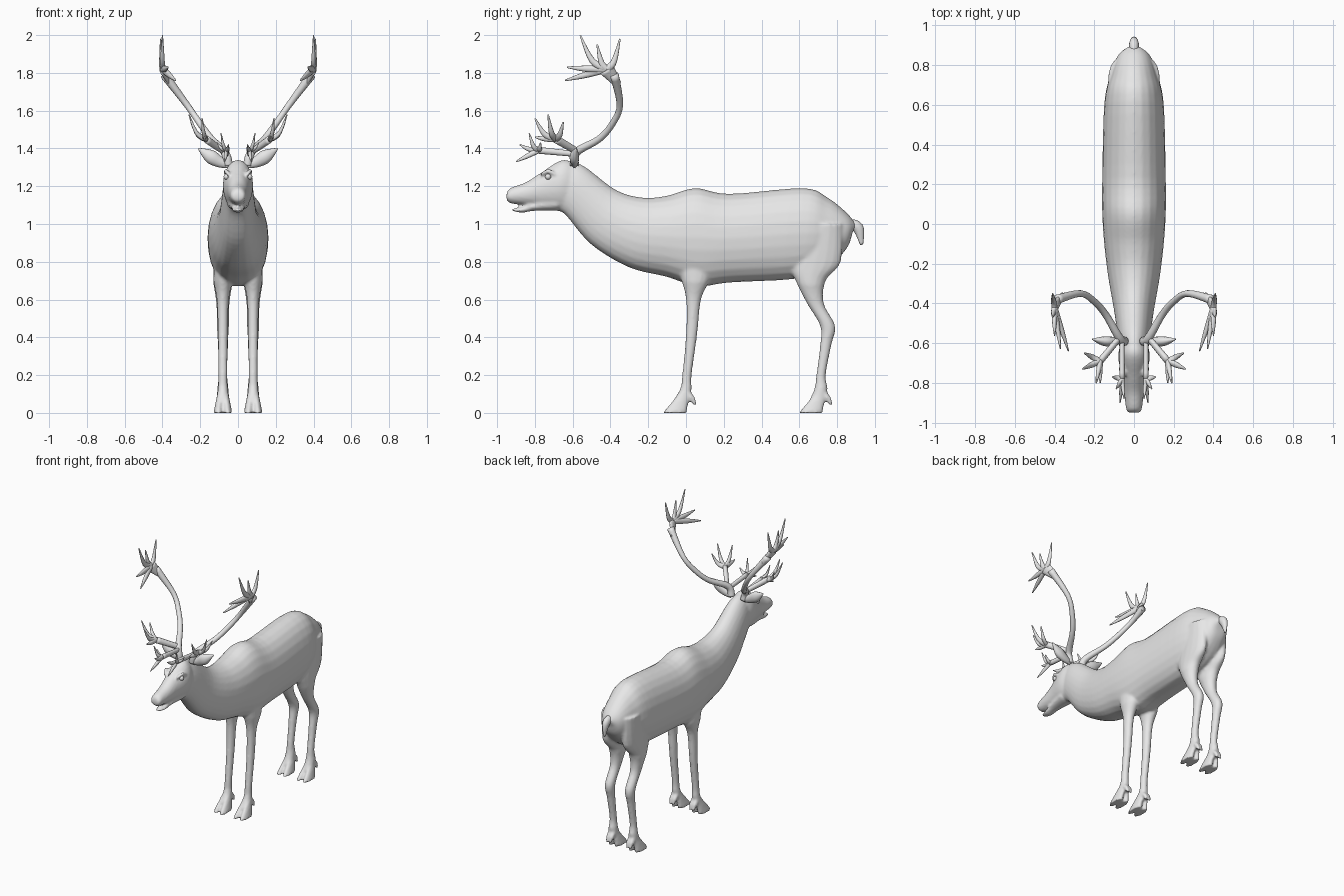
import bpy, bmesh, math
from mathutils import Vector

old = bpy.data.objects.get("Cube")
if old:
    bpy.data.objects.remove(old, do_unlink=True)

grey = bpy.data.materials.new("plain grey")
grey.use_nodes = True
grey.diffuse_color = (.8, .8, .8, 1)
grey.node_tree.nodes["Principled BSDF"].inputs["Base Color"].default_value = grey.diffuse_color


def refine(rows, steps=5):
    """Catmull-Rom interpolation through rows of numbers."""
    rows = [Vector(row) for row in rows]
    rows = [rows[0]] + rows + [rows[-1]]
    result = []
    for before, start, end, after in zip(rows, rows[1:], rows[2:], rows[3:]):
        leave, arrive = (end - before) / 2, (after - start) / 2
        for k in range(steps):
            t = k / steps
            ease = t * t * (3 - 2 * t)
            result.append(start.lerp(end, ease) + leave * t * (1 - t) ** 2 - arrive * t * t * (1 - t))
    return result + [rows[-1]]


def loft(bm, rings, sides=16, full=1):
    """Skin rings of (centre, side vector, up vector); full below one fattens the lower half."""
    loops = []
    for centre, across, up in rings:
        loop = []
        for k in range(sides):
            angle = math.tau * k / sides
            c, s = math.cos(angle), math.sin(angle)
            if s < 0:
                c = math.copysign(abs(c) ** full, c)
            loop.append(bm.verts.new(centre + across * c + up * s))
        loops.append(loop)
    for lower, upper in zip(loops, loops[1:]):
        for k in range(sides):
            n = (k + 1) % sides
            bm.faces.new((lower[k], lower[n], upper[n], upper[k]))
    bm.faces.new(loops[0][::-1])
    bm.faces.new(loops[-1])


def trunk(bm, rows, full=1):
    """Loft rows of top y, top z, bottom y, bottom z, half width."""
    rings = []
    for top_y, top_z, bottom_y, bottom_z, width in refine(rows):
        top, bottom = Vector((0, top_y, top_z)), Vector((0, bottom_y, bottom_z))
        rings.append(((top + bottom) / 2, Vector((width, 0, 0)), (top - bottom) / 2))
    loft(bm, rings, 24, full)


def limb(bm, rows, x):
    """Loft rows of z, front y, back y; the width follows the depth."""
    rings = []
    for z, front, back in refine(rows):
        depth = back - front
        width = min(.05, .01 + .28 * depth)
        rings.append((Vector((x, (front + back) / 2, z)), Vector((width, 0, 0)), Vector((0, depth / 2, 0))))
    loft(bm, rings)


def tube(bm, points, radii, reference=(1, 0, 0), flat=1):
    """Round or flattened tube through points, with a radius at each point."""
    rows = refine([(*point, radius) for point, radius in zip(points, radii)])
    spots = [row.to_3d() for row in rows]
    rings = []
    for i, spot in enumerate(spots):
        ahead, behind = spots[min(i + 1, len(spots) - 1)], spots[max(i - 1, 0)]
        heading = (ahead - behind).normalized()
        across = heading.cross(Vector(reference)).normalized() * rows[i][3]
        rings.append((spot, across, heading.cross(across) * flat))
    loft(bm, rings, 12)


def tine(bm, root, tip, thick):
    """Tapered tine that starts low and curls up to its tip."""
    root, tip = Vector(root), Vector(tip)
    middle = root.lerp(tip, .55)
    middle.z -= .3 * max(0, tip.z - root.z)
    tube(bm, (root, middle, tip), (thick, thick * .8, thick * .2), flat=.75)


def finish(name, bm, mirror=False, voxel=None):
    bmesh.ops.recalc_face_normals(bm, faces=bm.faces)
    for face in bm.faces:
        face.smooth = True
    mesh = bpy.data.meshes.new(name)
    bm.to_mesh(mesh)
    bm.free()
    mesh.materials.append(grey)
    obj = bpy.data.objects.new(name, mesh)
    bpy.context.collection.objects.link(obj)
    if mirror:
        obj.modifiers.new("Mirror", 'MIRROR').use_mirror_merge = False
    if voxel:
        remesh = obj.modifiers.new("Blend", 'REMESH')
        remesh.mode = 'VOXEL'
        remesh.voxel_size = voxel
        remesh.use_smooth_shade = True
        relax = obj.modifiers.new("Relax", 'SMOOTH')
        relax.factor = .5
        relax.iterations = 4


# Torso and neck, rump to throat
body = bmesh.new()
trunk(body, [
    (.9, 1, .88, .95, .03), (.85, 1.06, .85, .87, .08), (.75, 1.14, .74, .76, .12),
    (.62, 1.19, .58, .71, .15), (.23, 1.16, .23, .69, .16), (.05, 1.19, .06, .67, .16),
    (-.1, 1.15, -.1, .72, .15), (-.23, 1.14, -.3, .77, .13), (-.37, 1.18, -.5, .89, .1),
    (-.53, 1.3, -.63, 1.04, .08), (-.6, 1.33, -.67, 1.07, .07)], full=.75)

# Skull and muzzle, then lower jaw
trunk(body, [
    (-.56, 1.3, -.6, 1.05, .06), (-.65, 1.34, -.68, 1.07, .08), (-.77, 1.27, -.78, 1.09, .06),
    (-.85, 1.22, -.85, 1.1, .05), (-.93, 1.19, -.93, 1.11, .04), (-.95, 1.16, -.95, 1.13, .03)])
trunk(body, [
    (-.68, 1.15, -.68, 1.07, .06), (-.8, 1.12, -.8, 1.07, .04),
    (-.87, 1.09, -.87, 1.06, .03), (-.92, 1.08, -.92, 1.07, .02)])

# Legs with cloven hooves and dew claws
front_leg = [(.9, -.08, .15), (.72, -.03, .13), (.6, 0, .08), (.42, 0, .06),
             (.2, -.02, .03), (.13, -.03, .03), (.06, -.07, .02)]
hind_leg = [(1, .62, .83), (.8, .55, .82), (.7, .58, .74), (.58, .64, .73), (.46, .71, .79),
            (.36, .71, .77), (.2, .69, .74), (.13, .68, .75), (.06, .65, .74)]
for side in (1, -1):
    for leg, heel in ((front_leg, 0), (hind_leg, .72)):
        limb(body, leg, side * .08)
        for splay in (-.025, .025):
            x = side * .08 + splay
            inner = x - splay / 2
            # Each toe leans in towards the pastern as it rises
            loft(body, [(Vector((x - splay * z * 4, heel - .06 + z * .5, z)),
                         Vector((.025 - z * .1, 0, 0)), Vector((0, .065 - z * .35, 0)))
                        for z in (0, .03, .06, .1)])
            tube(body, [(inner, heel, .11), (inner, heel + .03, .08), (inner, heel + .05, .04)],
                 (.014, .016, .008))
    # Brow ridge over the eye
    tube(body, [(side * .05, -.77, 1.26), (side * .064, -.73, 1.28), (side * .066, -.69, 1.26)],
         (.008, .012, .008))
finish("body", body, voxel=.009)

# Tail
tail = bmesh.new()
tube(tail, [(0, .85, 1), (0, .91, .98), (0, .93, .89)], (.025, .03, .008), flat=.8)
finish("tail", tail)

# Ears: leaf shapes pointing out and up
ears = bmesh.new()
tube(ears, [(.05, -.59, 1.31), (.1, -.59, 1.33), (.15, -.59, 1.36), (.21, -.58, 1.4)],
     (.016, .03, .035, .004), reference=(0, 1, 0), flat=.7)
finish("ears", ears, mirror=True)

# Eyes
eyes = bmesh.new()
bmesh.ops.create_uvsphere(eyes, u_segments=16, v_segments=10, radius=.016)
bmesh.ops.translate(eyes, verts=eyes.verts, vec=(.06, -.73, 1.25))
finish("eyes", eyes, mirror=True)

# Main antler beam, sweeping back, out and up
antlers = bmesh.new()
tube(antlers, [(.05, -.59, 1.31), (.07, -.58, 1.38), (.14, -.46, 1.45), (.2, -.39, 1.53),
               (.27, -.35, 1.63), (.39, -.38, 1.79)], (.024, .022, .018, .017, .017, .024))

# Each group: stem start, stem end, stem flatness, tine thickness, tine tips
crown = ((.36, -.36, 1.74), (.4, -.42, 1.82), .4, .02,
         [(.4, -.56, 2), (.41, -.47, 1.95), (.41, -.35, 1.98), (.33, -.64, 1.76), (.37, -.63, 1.83)])
fan = ((.07, -.57, 1.38), (.17, -.69, 1.45), .8, .018,
       [(.26, -.73, 1.58), (.19, -.8, 1.56), (.25, -.65, 1.54), (.17, -.8, 1.46)])
brow = ((.06, -.58, 1.37), (.06, -.78, 1.39), .8, .015,
        [(.07, -.9, 1.33), (.09, -.83, 1.48), (.05, -.88, 1.42), (.11, -.77, 1.43)])
for start, end, flat, thick, tips in (crown, fan, brow):
    tube(antlers, (start, end), (thick, thick / flat ** .8), flat=flat)
    for tip in tips:
        tine(antlers, end, tip, thick)
finish("antlers", antlers, mirror=True)
